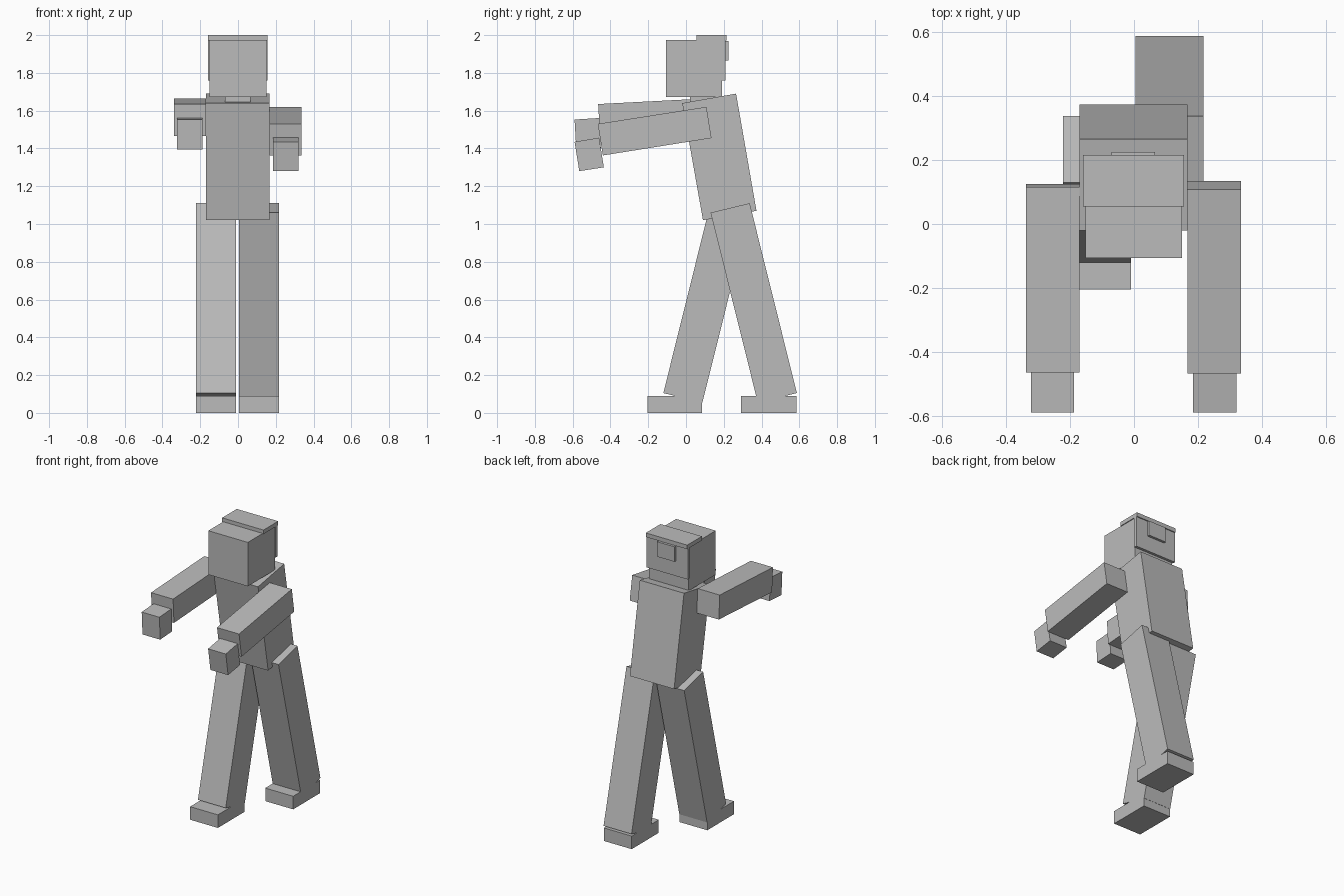
import bpy, bmesh

grey = bpy.data.materials.new("plain grey")
grey.diffuse_color = (0.5, 0.5, 0.5, 1)


def prism(name, x0, x1, profile):
    """Extrude a side profile of (y, z) points from x0 to x1."""
    bm = bmesh.new()
    face = bm.faces.new([bm.verts.new((x0, y, z)) for y, z in profile])
    res = bmesh.ops.extrude_face_region(bm, geom=[face])
    for v in res["geom"]:
        if isinstance(v, bmesh.types.BMVert):
            v.co.x = x1
    bmesh.ops.recalc_face_normals(bm, faces=bm.faces)
    mesh = bpy.data.meshes.new(name)
    bm.to_mesh(mesh)
    bm.free()
    mesh.materials.append(grey)
    obj = bpy.data.objects.new(name, mesh)
    bpy.context.collection.objects.link(obj)
    return obj


def box(name, x0, x1, y0, y1, z0, z1):
    return prism(name, x0, x1, [(y0, z0), (y1, z0), (y1, z1), (y0, z1)])


# Torso leaning forward, and neck
prism("torso", -0.17, 0.167, [(-0.02, 1.64), (0.265, 1.69), (0.373, 1.07), (0.09, 1.02)])
box("neck", -0.07, 0.065, 0.02, 0.19, 1.6, 1.68)

# Head with a cap, a rear panel and a small rear knot
box("head", -0.152, 0.15, -0.107, 0.19, 1.672, 1.975)
box("hair_cap", -0.16, 0.156, 0.055, 0.215, 1.972, 2.0)
box("hair_back", -0.16, 0.156, 0.188, 0.208, 1.76, 1.975)
box("hair_knot", -0.07, 0.065, 0.2, 0.225, 1.865, 1.968)

# Striding legs and feet
prism("back_leg", 0.005, 0.218, [(0.13, 1.06), (0.337, 1.11), (0.587, 0.105), (0.38, 0.055)])
prism("front_leg", -0.222, -0.01, [(0.13, 1.11), (0.337, 1.06), (0.087, 0.055), (-0.12, 0.105)])
box("back_foot", 0.005, 0.218, 0.29, 0.585, 0, 0.09)
box("front_foot", -0.222, -0.01, -0.205, 0.085, 0, 0.09)

# Arms reaching forward
prism("left_arm", 0.167, 0.335, [(0.108, 1.62), (0.135, 1.455), (-0.44, 1.363), (-0.467, 1.53)])
prism("right_arm", -0.338, -0.17, [(0.115, 1.665), (0.125, 1.5), (-0.455, 1.467), (-0.465, 1.635)])

# Hands
prism("left_hand", 0.185, 0.32, [(-0.59, 1.435), (-0.46, 1.457), (-0.435, 1.30), (-0.565, 1.28)])
prism("right_hand", -0.322, -0.187, [(-0.59, 1.553), (-0.46, 1.561), (-0.451, 1.403), (-0.581, 1.395)])
